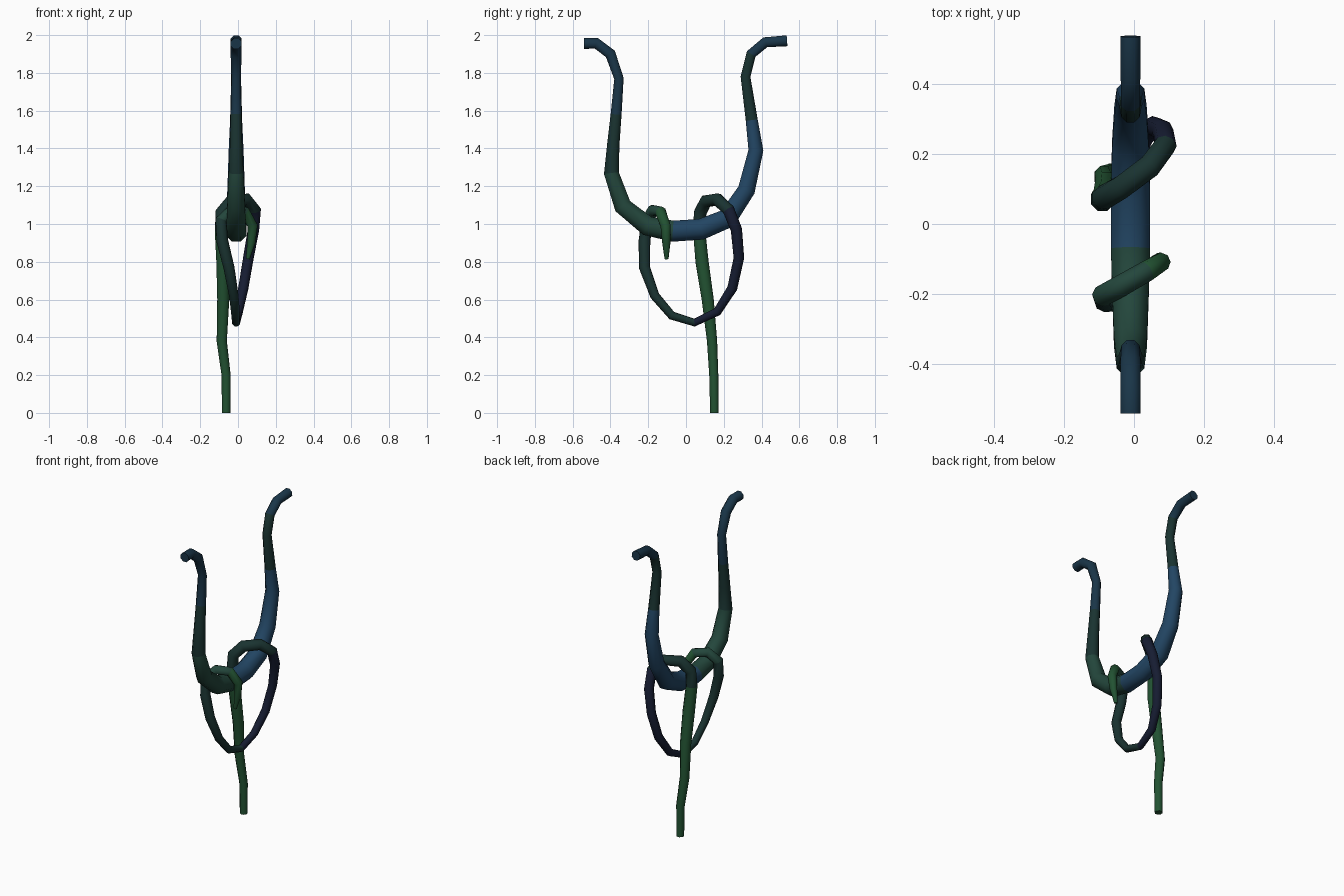
import bpy, bmesh, math
from mathutils import Vector

if "Cube" in bpy.data.objects:
    bpy.data.objects.remove(bpy.data.objects["Cube"])

SIDES = 8
COLOURS = {
    "blue": (0.016, 0.06, 0.125, 1),
    "deep_blue": (0.01, 0.036, 0.065, 1),
    "navy": (0.008, 0.012, 0.032, 1),
    "dark_green": (0.01, 0.033, 0.03, 1),
    "green": (0.017, 0.062, 0.045, 1),
    "leaf_green": (0.016, 0.085, 0.032, 1),
}
MATS = {}
for key, col in COLOURS.items():
    MATS[key] = bpy.data.materials.new(key)
    MATS[key].diffuse_color = col


def vine(name, points, spans):
    """Tapered tube through (x, y, z, radius); spans = (colour, segment count)."""
    pos = [Vector(p[:3]) for p in points]
    n = len(pos)
    colour = [i for i, (_, count) in enumerate(spans) for _ in range(count)]
    bm = bmesh.new()
    rings, side = [], Vector((1, 0, 0))
    for i, p in enumerate(pos):
        a = (p - pos[i - 1]).normalized() if i else Vector()
        b = (pos[i + 1] - p).normalized() if i < n - 1 else Vector()
        t = (a + b).normalized()
        side = (side - t * side.dot(t)).normalized()
        up = t.cross(side)
        ring = []
        for k in range(SIDES):
            ang = math.tau * (k + 0.5) / SIDES
            ring.append(bm.verts.new(p + points[i][3] * 1.04 * (math.cos(ang) * side + math.sin(ang) * up)))
        rings.append(ring)
    for i in range(n - 1):
        for k in range(SIDES):
            j = (k + 1) % SIDES
            f = bm.faces.new((rings[i][k], rings[i][j], rings[i + 1][j], rings[i + 1][k]))
            f.material_index = colour[min(i, len(colour) - 1)]
    bm.faces.new(rings[0][::-1]).material_index = colour[0]
    bm.faces.new(rings[-1]).material_index = colour[-1]
    bmesh.ops.recalc_face_normals(bm, faces=bm.faces)
    me = bpy.data.meshes.new(name)
    bm.to_mesh(me)
    bm.free()
    for key, _ in spans:
        me.materials.append(MATS[key])
    ob = bpy.data.objects.new(name, me)
    bpy.context.collection.objects.link(ob)
    bpy.ops.object.select_all(action='DESELECT')
    ob.select_set(True)
    bpy.context.view_layer.objects.active = ob
    bpy.ops.object.shade_smooth_by_angle(angle=math.radians(60))
    return ob


# Thick hanging vine, lying in the y-z plane
hanging = [(-0.54, 1.955, .03), (-0.475, 1.957, .03), (-0.40, 1.90, .03),
           (-0.355, 1.77, .026), (-0.37, 1.58, .03), (-0.385, 1.42, .034),
           (-0.395, 1.27, .041), (-0.335, 1.095, .049), (-0.205, 0.99, .054),
           (-0.07, 0.962, .058), (0.08, 0.972, .058), (0.22, 1.03, .055),
           (0.32, 1.18, .048), (0.37, 1.39, .041), (0.348, 1.55, .033),
           (0.315, 1.78, .027), (0.345, 1.90, .028), (0.42, 1.962, .029),
           (0.535, 1.97, .03)]
vine("hanging_vine", [(-0.01, y, z, r) for y, z, r in hanging],
     [("deep_blue", 4), ("dark_green", 2), ("green", 3), ("blue", 5),
      ("dark_green", 2), ("deep_blue", 2)])

# Thin vine: rises from the ground, loops over the thick one twice
vine("climbing_vine", [
    (-0.063, 0.150, 0.00, .023), (-0.063, 0.147, 0.20, .025),
    (-0.086, 0.138, 0.38, .028), (-0.078, 0.115, 0.60, .033),
    (-0.080, 0.085, 0.80, .036), (-0.090, 0.070, 0.96, .034),
    (-0.087, 0.075, 1.06, .034), (-0.035, 0.105, 1.12, .034),
    (0.045, 0.165, 1.13, .033), (0.090, 0.225, 1.075, .031),
    (0.082, 0.267, 0.97, .029), (0.055, 0.280, 0.82, .027),
    (0.028, 0.245, 0.66, .026), (0.002, 0.165, 0.535, .023),
    (-0.010, 0.045, 0.478, .021), (-0.012, -0.075, 0.515, .022),
    (-0.022, -0.165, 0.62, .024), (-0.048, -0.220, 0.77, .028),
    (-0.083, -0.220, 0.91, .030), (-0.090, -0.205, 1.02, .030),
    (-0.035, -0.175, 1.072, .030), (0.035, -0.135, 1.065, .029),
    (0.078, -0.108, 0.99, .026), (0.070, -0.104, 0.90, .021),
    (0.052, -0.103, 0.815, .010)],
    [("leaf_green", 5), ("dark_green", 4), ("navy", 5), ("dark_green", 5),
     ("green", 2), ("leaf_green", 3)])

for m in bpy.data.materials:
    if m.users and not m.is_grease_pencil:
        m.use_nodes = True
        m.node_tree.nodes["Principled BSDF"].inputs["Base Color"].default_value = m.diffuse_color
